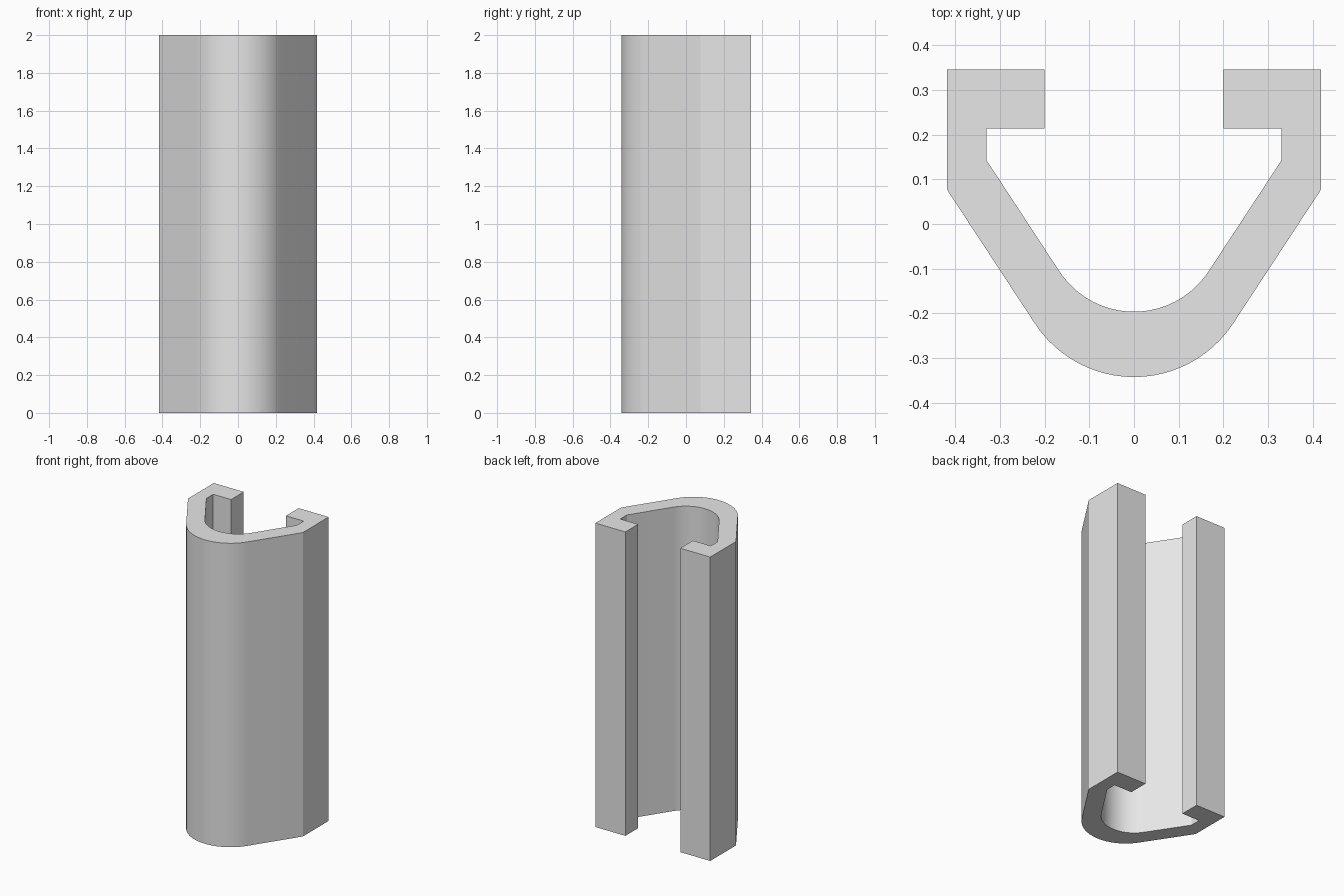
import bpy
import bmesh
from math import sin, cos, radians

cube = bpy.data.objects.get("Cube")
if cube:
    bpy.data.objects.remove(cube, do_unlink=True)

HEIGHT = 2.0
SLOPE = radians(56.7)   # lean of the straight flanks
STEPS = 12              # segments per half of each curve


def half_arc(center_y, radius):
    """Points from the flank's tangent point to just before the centre line."""
    angles = [SLOPE * (1 - i / STEPS) for i in range(STEPS)]
    return [(radius * sin(a), center_y - radius * cos(a)) for a in angles]


def mirrored(points):
    return [(-x, y) for x, y in reversed(points)]


# Left half of the outer and inner outlines, lip to keel
outer = [(0.2, 0.345), (0.418, 0.345), (0.418, 0.077)] + half_arc(-0.077, 0.265)
inner = [(0.2, 0.213), (0.33, 0.213), (0.33, 0.143)] + half_arc(0.003, 0.199)
outer_line = outer + [(0, -0.342)] + mirrored(outer)
inner_line = inner + [(0, -0.196)] + mirrored(inner)

# Channel section, extruded upward
bm = bmesh.new()
loop = outer_line + inner_line[::-1]
base = bm.faces.new([bm.verts.new((x, y, 0)) for x, y in loop])
result = bmesh.ops.extrude_face_region(bm, geom=[base], use_keep_orig=True)
top = [g for g in result["geom"] if isinstance(g, bmesh.types.BMVert)]
bmesh.ops.translate(bm, verts=top, vec=(0, 0, HEIGHT))
bmesh.ops.recalc_face_normals(bm, faces=bm.faces)
mesh = bpy.data.meshes.new("channel_rail")
bm.to_mesh(mesh)
bm.free()
rail = bpy.data.objects.new("channel_rail", mesh)
bpy.context.collection.objects.link(rail)

# Plain grey finish
grey = bpy.data.materials.new("plain_grey")
grey.use_nodes = True
color = (0.8, 0.8, 0.8, 1)
grey.diffuse_color = color
grey.node_tree.nodes["Principled BSDF"].inputs["Base Color"].default_value = color
mesh.materials.append(grey)

# Smooth curves, crisp corners
bpy.ops.object.select_all(action="DESELECT")
rail.select_set(True)
bpy.context.view_layer.objects.active = rail
bpy.ops.object.shade_smooth_by_angle(angle=radians(20))
